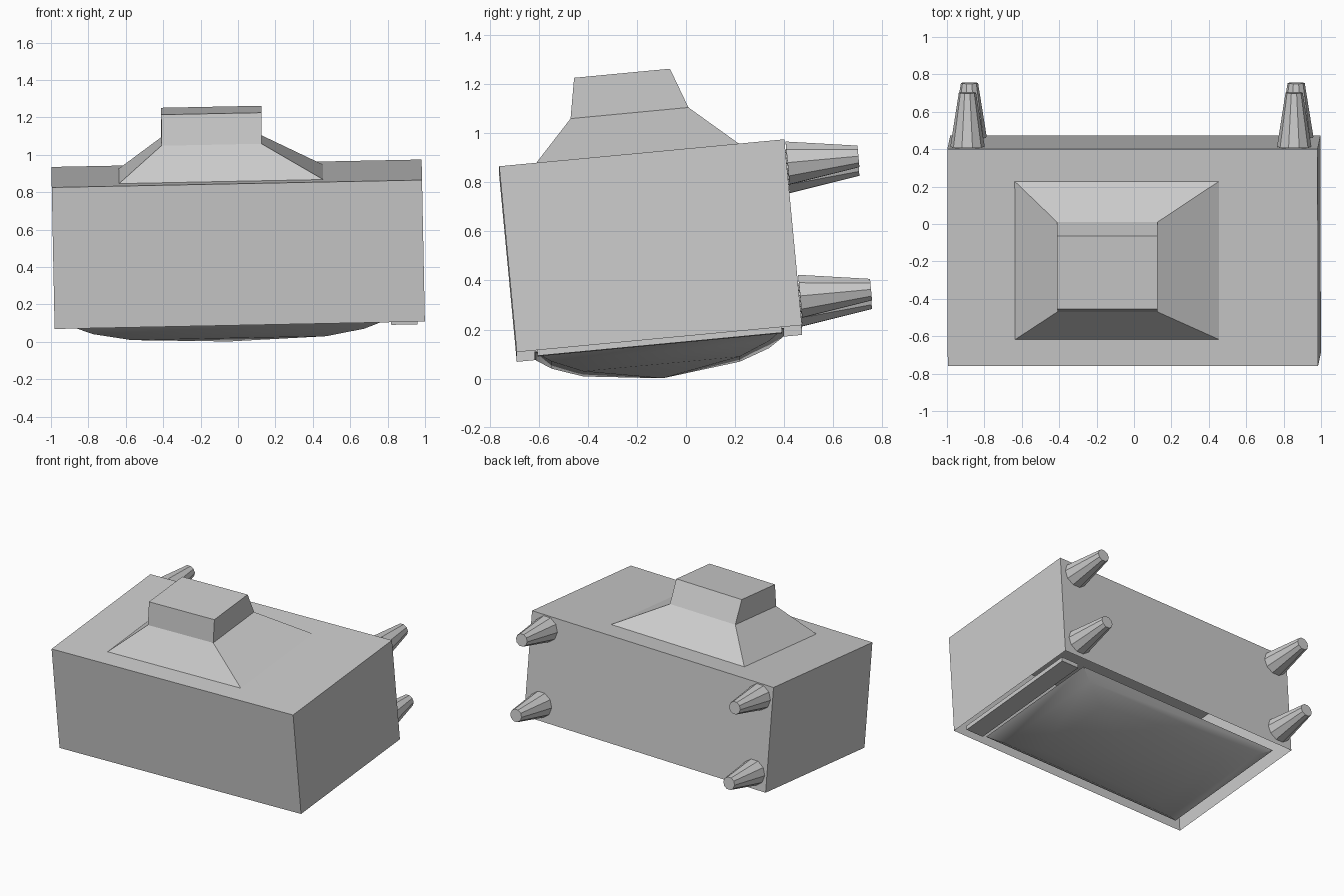
import bpy, math
from mathutils import Matrix

if "Cube" in bpy.data.objects:
    bpy.data.objects.remove(bpy.data.objects["Cube"])

grey = bpy.data.materials.new("light grey")
grey.diffuse_color = (0.6, 0.6, 0.6, 1)
grey.use_nodes = True
grey.node_tree.nodes["Principled BSDF"].inputs["Base Color"].default_value = grey.diffuse_color

# Whole model leans slightly; local origin is the centre of the cabinet top
LEAN = (Matrix.Translation((-0.007, -0.18, 0.90))
        @ Matrix.Rotation(math.radians(-1.15), 4, 'Y')
        @ Matrix.Rotation(math.radians(5.4), 4, 'X'))
W, D, H = 0.99, 0.583, 0.76


def add(name, verts, faces):
    mesh = bpy.data.meshes.new(name)
    mesh.from_pydata(verts, [], faces)
    mesh.materials.append(grey)
    mesh.transform(LEAN)
    ob = bpy.data.objects.new(name, mesh)
    bpy.context.collection.objects.link(ob)
    return ob


def rect(x0, x1, y0, y1, z):
    return [(x0, y0, z), (x1, y0, z), (x1, y1, z), (x0, y1, z)]


def loft(name, rings, bottom=False, top=True, apex=None):
    """Join rings of equal size, listed upward, with optional end caps."""
    n = len(rings[0])
    verts = [v for r in rings for v in r]
    faces = []
    for k in range(len(rings) - 1):
        for i in range(n):
            j = (i + 1) % n
            faces.append((k*n + i, k*n + j, (k+1)*n + j, (k+1)*n + i))
    if bottom:
        faces.append(tuple(reversed(range(n))))
    last = (len(rings) - 1) * n
    if top:
        faces.append(tuple(range(last, last + n)))
    if apex:
        verts.append(apex)
        faces += [(i, len(verts) - 1, (i + 1) % n) for i in range(n)]
    return add(name, verts, faces)


# Cabinet: thin shell open underneath
loft("cabinet", [rect(-W, W, -D, D, -H), rect(-W, W, -D, D, 0)])

# Stepped housing on top
loft("rear_housing", [rect(-0.63, 0.462, -0.44, 0.41, 0),
                      rect(-0.40, 0.136, -0.274, 0.208, 0.183),
                      rect(-0.397, 0.139, -0.244, 0.148, 0.347)])

# Domed screen underneath: nested rectangles closing on a point
CX = -0.06
levels = [(0.52, 0.32, 0.093), (0.725, 0.445, 0.045), (0.83, 0.51, 0.0)]
screen = loft("screen", [rect(CX - a, CX + a, -b, b, -H - d) for a, b, d in levels],
              top=False, apex=(CX, 0, -H - 0.141))

# Narrow control panel beside the screen
loft("control_panel", [rect(0.81, 0.95, -0.5, 0.5, -H - 0.022),
                       rect(0.81, 0.95, -0.5, 0.5, -H + 0.01)], bottom=True)

# Four tapered legs on the back
SIDES = 10
for side, x in (("left", -0.884), ("right", 0.863)):
    for level, z in (("upper", -0.095), ("lower", -0.64)):
        rings = [[(x + r * math.cos(t), y, z - r * math.sin(t))
                  for t in (2 * math.pi * i / SIDES for i in range(SIDES))]
                 for r, y in ((0.092, D + 0.004), (0.046, D + 0.294))]
        loft(f"{level}_{side}_leg", rings, bottom=True)

# Soft shading on the screen only
bpy.ops.object.select_all(action='DESELECT')
screen.select_set(True)
bpy.context.view_layer.objects.active = screen
bpy.ops.object.shade_smooth_by_angle(angle=math.radians(30))
